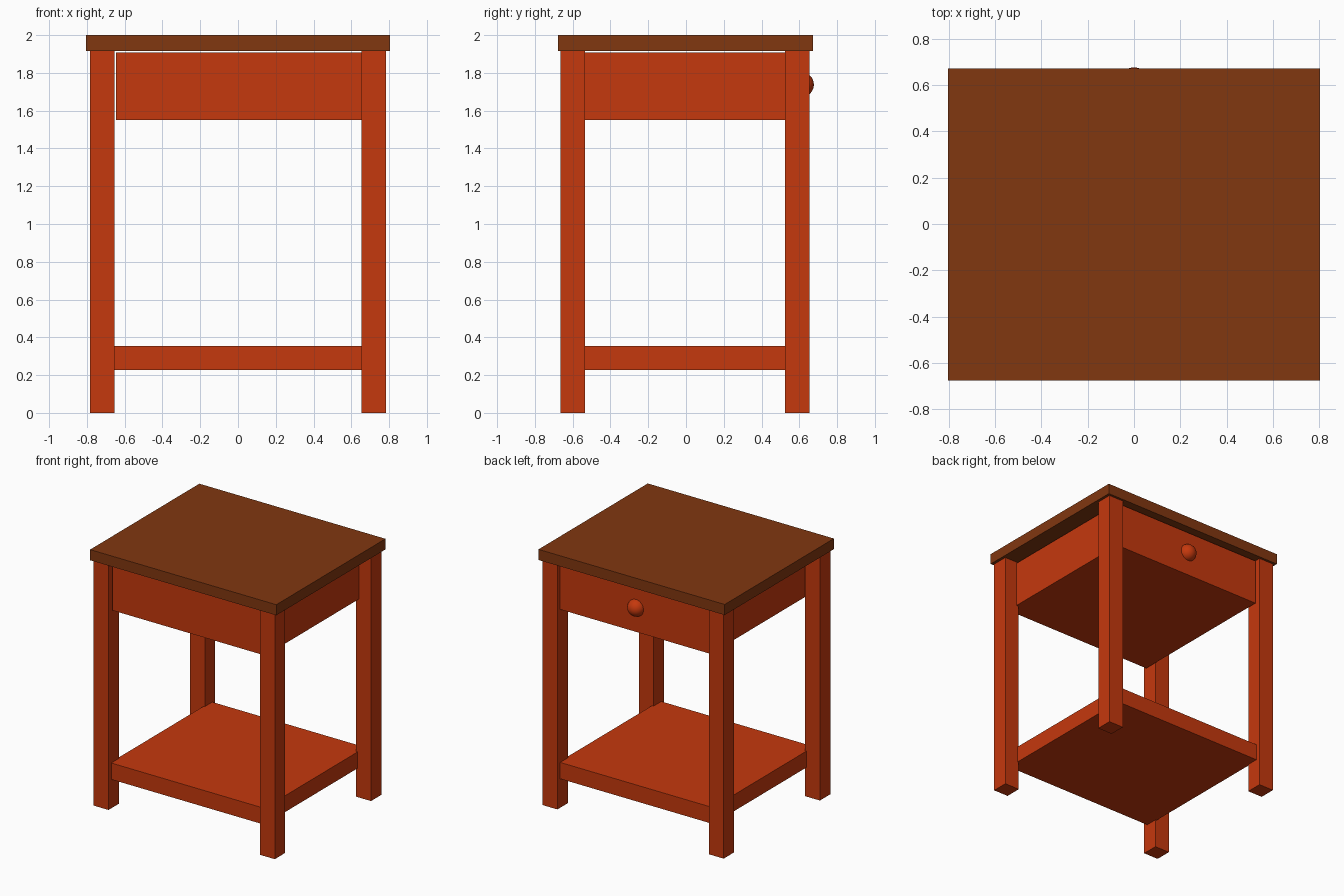
import bpy
from mathutils import Vector

cube = bpy.data.objects.get("Cube")
if cube:
    bpy.data.objects.remove(cube, do_unlink=True)


def material(name, rgb):
    mat = bpy.data.materials.new(name)
    mat.use_nodes = True
    colour = (*rgb, 1.0)
    mat.diffuse_color = colour
    mat.node_tree.nodes["Principled BSDF"].inputs["Base Color"].default_value = colour
    return mat


red_wood = material("red wood", (0.56, 0.04, 0.004))
brown_wood = material("brown wood", (0.22, 0.038, 0.005))


def box(name, low, high, mat):
    """Box spanning two opposite corners."""
    low, high = Vector(low), Vector(high)
    bpy.ops.mesh.primitive_cube_add(size=1, location=(low + high) / 2)
    obj = bpy.context.object
    obj.name = name
    obj.scale = high - low
    bpy.ops.object.transform_apply(location=False, rotation=False, scale=True)
    obj.data.materials.append(mat)
    return obj


# Table top
top_z = 1.917
box("table_top", (-0.805, -0.677, top_z), (0.805, 0.672, 2.0), brown_wood)

# Four square legs
leg = 0.128
for x_name, x in (("right", -0.783), ("left", 0.783 - leg)):
    for y_name, y in (("front", -0.664), ("back", 0.653 - leg)):
        box(f"{y_name}_{x_name}_leg", (x, y, 0), (x + leg, y + leg, top_z), red_wood)

# Lower shelf, let into the legs
box("lower_shelf", (-0.665, -0.63, 0.226), (0.668, 0.618, 0.354), red_wood)

# Drawer, with a narrow gap above it and beside the right legs
box("drawer", (-0.646, -0.63, 1.55), (0.677, 0.618, 1.907), red_wood)

# Round drawer knob
bpy.ops.mesh.primitive_uv_sphere_add(segments=32, ring_count=16, radius=0.066,
                                     location=(0, 0.611, 1.738))
knob = bpy.context.object
knob.name = "drawer_knob"
knob.data.materials.append(red_wood)
bpy.ops.object.shade_smooth()
